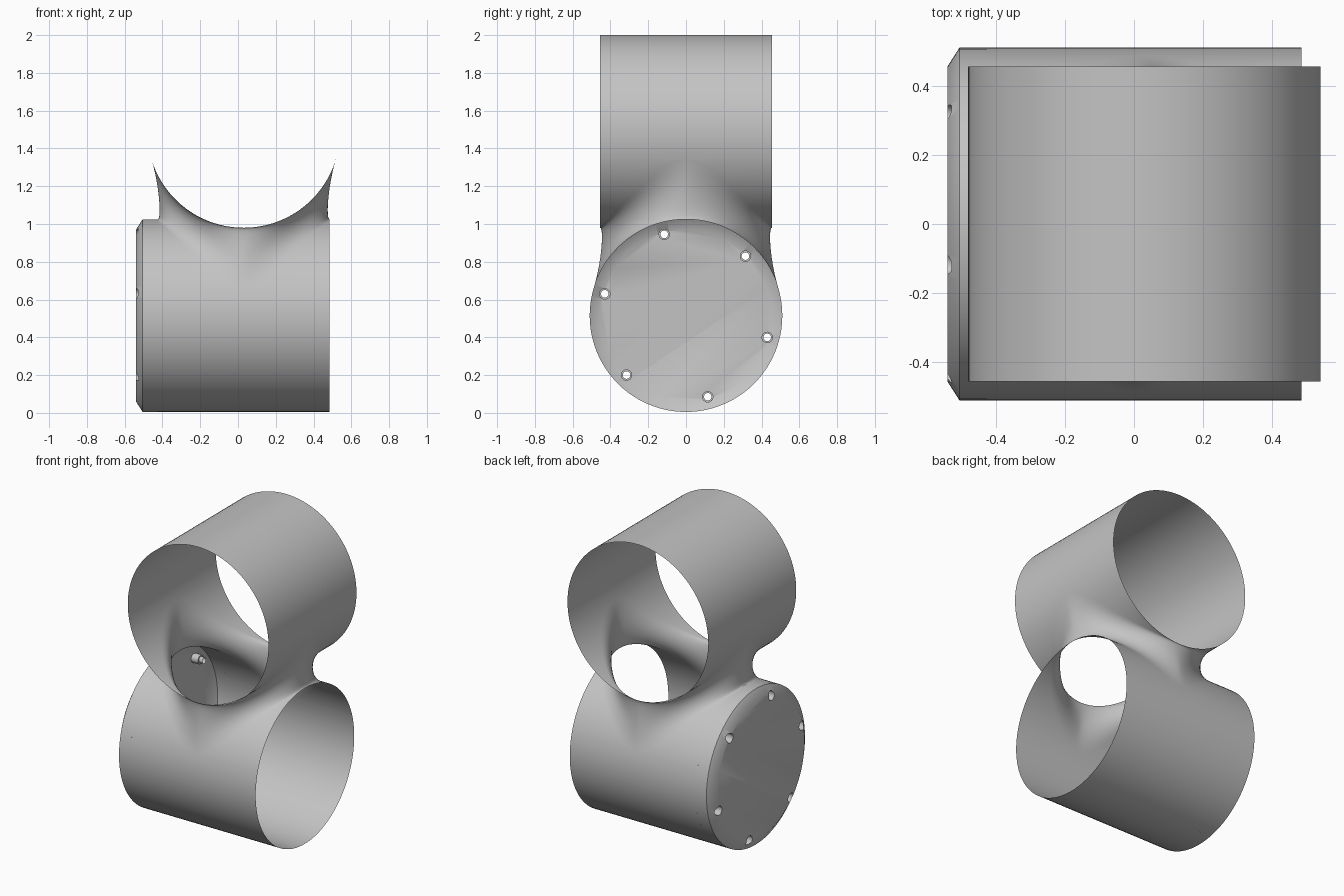
import bpy, bmesh, math
from mathutils import Vector, Matrix

cube = bpy.data.objects.get("Cube")
if cube:
    bpy.data.objects.remove(cube, do_unlink=True)

R = 0.51          # tube radius
L = 0.455         # tube half length
V = 0.488         # half width of the opening across a tube
N = 96            # steps around the opening
OFFSET = 0.03     # junction centre on x
LOWER = Matrix.Translation((OFFSET, 0, 0.515))
UPPER = Matrix.Translation((OFFSET, 0, 1.49)) @ Matrix(
    ((0, 1, 0, 0), (1, 0, 0, 0), (0, 0, -1, 0), (0, 0, 0, 1)))

grey = bpy.data.materials.new("plain grey")
grey.use_nodes = True
grey.diffuse_color = (0.55, 0.55, 0.55, 1)
grey.node_tree.nodes["Principled BSDF"].inputs["Base Color"].default_value = (0.55, 0.55, 0.55, 1)


def make_object(name, bm):
    bmesh.ops.recalc_face_normals(bm, faces=bm.faces)
    mesh = bpy.data.meshes.new(name)
    bm.to_mesh(mesh)
    bm.free()
    mesh.materials.append(grey)
    obj = bpy.data.objects.new(name, mesh)
    bpy.context.collection.objects.link(obj)
    return obj


def activate(obj):
    bpy.ops.object.select_all(action='DESELECT')
    obj.select_set(True)
    bpy.context.view_layer.objects.active = obj


def smooth(obj):
    activate(obj)
    bpy.ops.object.shade_smooth_by_angle(angle=math.radians(35))


def opening(a):
    """Point on the rim of a tube's opening, and the direction into it."""
    u, v = L * math.cos(a), V * math.sin(a)
    h = math.sqrt(R * R - v * v)
    along = Vector((-L * math.sin(a), V * math.cos(a), -v * V * math.cos(a) / h))
    return Vector((u, v, h)), Vector((0, v, h)).cross(along).normalized()


def add_quad(bm, points):
    bm.faces.new([bm.verts.new(p) for p in points])


def add_tube(bm, matrix):
    # columns beside the opening reach only to its rim, the others to the middle
    columns = []
    for i in range(N // 2 + 1):
        p, _ = opening(-math.pi / 2 + 2 * math.pi * i / N)
        columns.append((abs(p.x), p.y, p.z))
    start = math.asin(V / R)
    for i in range(1, 65):
        t = start + (2 * math.pi - 2 * start) * i / 64
        columns.append((0, R * math.sin(t), R * math.cos(t)))
    for (u0, v0, h0), (u1, v1, h1) in zip(columns, columns[1:]):
        for s in (-1, 1):
            corners = ((s * u0, v0, h0), (s * L, v0, h0), (s * L, v1, h1), (s * u1, v1, h1))
            add_quad(bm, [matrix @ Vector(c) for c in corners])


def neck_column(a, steps=14):
    p0, d0 = opening(a)
    p3, d3 = opening(math.pi / 2 - a)
    p0, d0 = LOWER @ p0, LOWER.to_3x3() @ d0
    p3, d3 = UPPER @ p3, UPPER.to_3x3() @ d3
    # the second rim runs the other way in its own frame, but the turn keeps it facing in
    if d3.dot(Vector((OFFSET, 0, p3.z)) - p3) < 0:
        d3 = -d3
    p1 = p0 + d0 * (0.02 + 0.13 * math.sin(a) ** 2)
    p2 = p3 + d3 * (0.02 + 0.13 * math.cos(a) ** 2)
    column = []
    for i in range(steps + 1):
        t = i / steps
        s = 1 - t
        column.append(p0 * s**3 + p1 * 3 * s * s * t + p2 * 3 * s * t * t + p3 * t**3)
    return column


def add_revolved(bm, profile, segments, y=0, z=0):
    """Closed body turned around a line along x."""
    rings = []
    for x, r in profile:
        angles = [2 * math.pi * i / segments for i in range(segments)]
        rings.append([bm.verts.new((x, y + r * math.cos(t), z + r * math.sin(t))) for t in angles])
    for a, b in zip(rings, rings[1:]):
        for i in range(segments):
            j = (i + 1) % segments
            bm.faces.new((a[i], a[j], b[j], b[i]))
    bm.faces.new(rings[0])
    bm.faces.new(rings[-1])


# Crossed tubes joined by a blended open neck
bm = bmesh.new()
add_tube(bm, LOWER)
add_tube(bm, UPPER)
neck = [neck_column(2 * math.pi * i / N) for i in range(N)]
for i in range(N):
    a, b = neck[i], neck[(i + 1) % N]
    for k in range(len(a) - 1):
        add_quad(bm, (a[k], b[k], b[k + 1], a[k + 1]))
bmesh.ops.remove_doubles(bm, verts=bm.verts, dist=0.0002)
smooth(make_object("crossed_tubes", bm))

# Chamfered end cap with its short collar
bm = bmesh.new()
add_revolved(bm, ((-0.54, 0.455), (-0.505, R), (OFFSET - L, R)), N, z=0.515)
cap = make_object("end_cap", bm)

# Stepped screw holes
bm = bmesh.new()
for i in range(6):
    t = math.radians(45 + 60 * i)
    add_revolved(bm, ((-0.6, 0.03), (-0.49, 0.03), (-0.49, 0.02), (-0.465, 0.02)), 24,
                 0.445 * math.cos(t), 0.515 + 0.445 * math.sin(t))
cutter = make_object("screw_hole_cutter", bm)
cutter.hide_render = True
cut = cap.modifiers.new("screw_holes", 'BOOLEAN')
cut.operation = 'DIFFERENCE'
cut.solver = 'EXACT'
cut.object = cutter
activate(cap)
bpy.ops.object.modifier_apply(modifier=cut.name)
bpy.data.objects.remove(cutter, do_unlink=True)

# Open the back of the cap and the ends of the holes
bm = bmesh.new()
bm.from_mesh(cap.data)
inner = [f for f in bm.faces if all(v.co.x > -0.47 for v in f.verts)]
bmesh.ops.delete(bm, geom=inner, context='FACES')
bm.to_mesh(cap.data)
bm.free()
smooth(cap)
